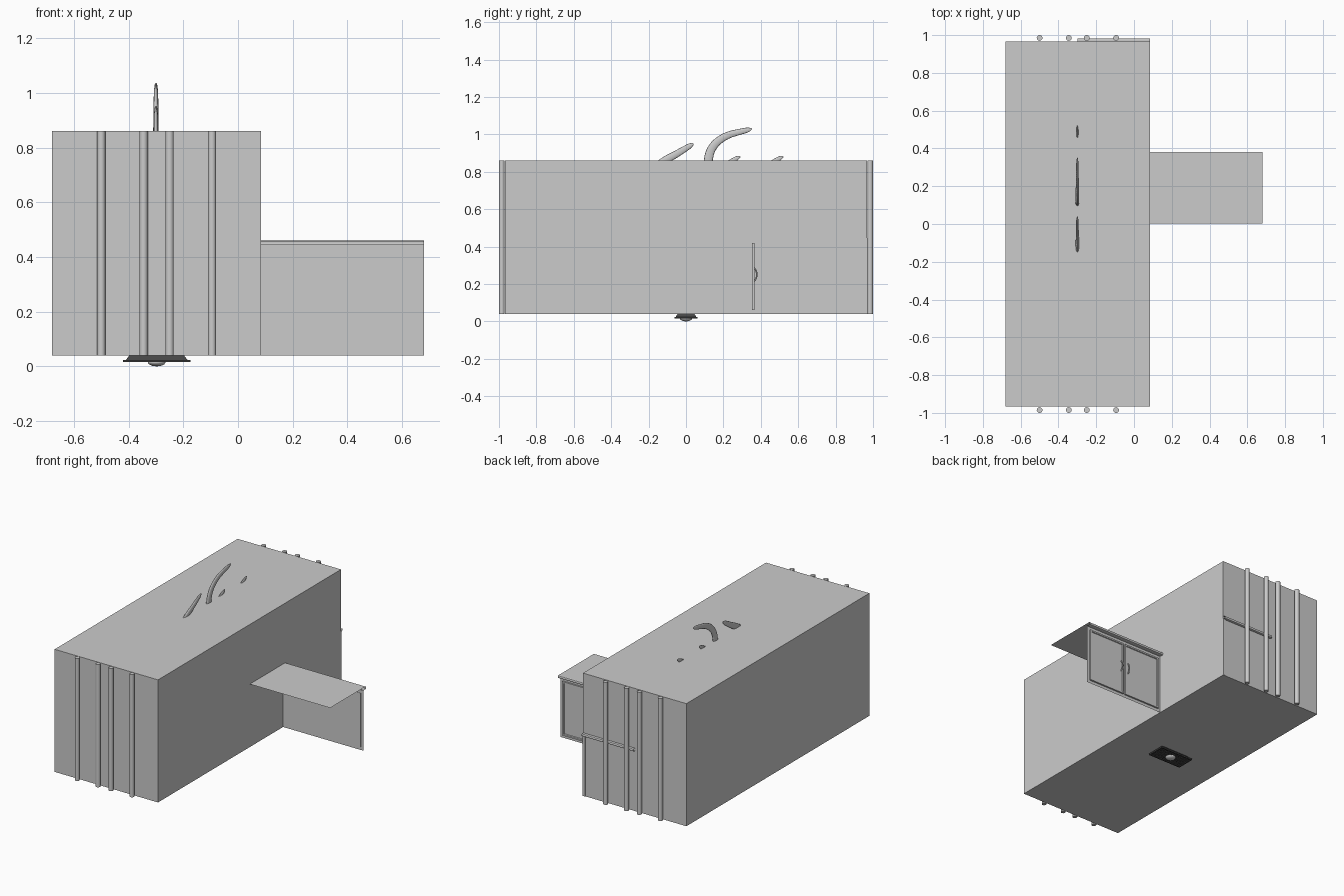
import bpy, bmesh, math
from mathutils import Vector

if "Cube" in bpy.data.objects:
    bpy.data.objects.remove(bpy.data.objects["Cube"])


def box(name, x0, x1, y0, y1, z0, z1, bevel=0):
    bm = bmesh.new()
    bmesh.ops.create_cube(bm, size=1)
    for v in bm.verts:
        v.co = Vector(((x0 + x1) / 2 + v.co.x * (x1 - x0),
                       (y0 + y1) / 2 + v.co.y * (y1 - y0),
                       (z0 + z1) / 2 + v.co.z * (z1 - z0)))
    if bevel:
        bmesh.ops.bevel(bm, geom=bm.edges[:], offset=bevel, segments=1, affect='EDGES')
    return finish(name, bm)


def finish(name, bm):
    me = bpy.data.meshes.new(name)
    bm.to_mesh(me)
    bm.free()
    ob = bpy.data.objects.new(name, me)
    bpy.context.collection.objects.link(ob)
    return ob


def smooth(ob):
    bpy.ops.object.select_all(action='DESELECT')
    ob.select_set(True)
    bpy.context.view_layer.objects.active = ob
    bpy.ops.object.shade_smooth_by_angle(angle=math.radians(40))


def sheet(name, profile, x0, x1):
    # open strip: a y/z profile extruded along x
    bm = bmesh.new()
    a = [bm.verts.new((x0, y, z)) for y, z in profile]
    b = [bm.verts.new((x1, y, z)) for y, z in profile]
    for i in range(len(a) - 1):
        bm.faces.new((a[i], b[i], b[i + 1], a[i + 1]))
    return finish(name, bm)


def tube(name, points, scale_x=1.0, x=0.0):
    # tapered tube in the y/z plane; points are y, z, radius
    cu = bpy.data.curves.new(name, 'CURVE')
    cu.dimensions = '3D'
    cu.bevel_depth = 1.0
    cu.bevel_resolution = 4
    cu.resolution_u = 6
    cu.use_fill_caps = True
    sp = cu.splines.new('NURBS')
    sp.points.add(len(points) - 1)
    for p, (y, z, r) in zip(sp.points, points):
        p.co = (0, y, z, 1)
        p.radius = r
    sp.order_u = 3
    sp.use_endpoint_u = True
    ob = bpy.data.objects.new(name, cu)
    bpy.context.collection.objects.link(ob)
    ob.scale.x = scale_x
    ob.location.x = x
    return ob


# main body
box("main_body", -0.68, 0.085, -0.967, 0.967, 0.04, 0.86)

# upright rods on both ends
for end, y in (("front", -0.985), ("back", 0.985)):
    for i, x in enumerate((-0.50, -0.345, -0.25, -0.095)):
        bpy.ops.mesh.primitive_cylinder_add(vertices=24, radius=0.015, depth=0.82,
                                            location=(x, y, 0.45))
        bpy.context.object.name = f"{end}_rod_{i + 1}"
        smooth(bpy.context.object)

# curved prongs rising through the top
prongs = [
    [(-0.18, 0.81, .022), (-0.12, 0.858, .021), (-0.05, 0.895, .019),
     (0.00, 0.926, .016), (0.03, 0.944, .013), (0.04, 0.95, .003)],
    [(0.12, 0.81, .024), (0.115, 0.87, .024), (0.145, 0.945, .022), (0.215, 0.995, .019),
     (0.29, 1.014, .016), (0.34, 1.026, .013), (0.352, 1.029, .003)],
    [(0.20, 0.83, .013), (0.25, 0.86, .013), (0.28, 0.877, .011), (0.29, 0.882, .003)],
    [(0.43, 0.83, .013), (0.48, 0.86, .013), (0.51, 0.877, .011), (0.52, 0.882, .003)],
]
for i, pts in enumerate(prongs):
    tube(f"prong_{i + 1}", pts, 0.42, -0.30)


def counter(name, x0, x1, y_back, y_edge):
    # thin worktop with a rounded nose
    sheet(name, [(y_back, 0.461), (y_edge - 0.007, 0.461), (y_edge - 0.002, 0.459),
                 (y_edge, 0.454), (y_edge, 0.449), (y_edge - 0.002, 0.445),
                 (y_edge - 0.007, 0.443), (y_edge - 0.03, 0.443)], x0, x1)


# side cabinet: worktop, face sheet, two doors with handles
counter("side_worktop", 0.085, 0.68, 0.003, 0.382)
sheet("cabinet_face", [(0.355, 0.04), (0.355, 0.445)], 0.085, 0.68)
for side, x0, x1, hx in (("left", 0.105, 0.377, 0.355), ("right", 0.388, 0.66, 0.41)):
    door = box(f"{side}_door", x0, x1, 0.354, 0.366, 0.06, 0.42)
    # shallow routed frame on the outer face
    bm = bmesh.new()
    bm.from_mesh(door.data)
    bm.normal_update()
    face = [f for f in bm.faces if f.normal.y > 0.9]
    bmesh.ops.inset_region(bm, faces=face, thickness=0.014)
    bmesh.ops.inset_region(bm, faces=face, thickness=0.004, depth=-0.005)
    bm.to_mesh(door.data)
    bm.free()
    tube(f"{side}_door_handle", [(0.364, 0.215, .004), (0.374, 0.225, .004),
                                 (0.38, 0.25, .004), (0.374, 0.275, .004),
                                 (0.364, 0.285, .004)], 1, hx)

# back cabinet: only its nose and end stile show through the wall
counter("back_worktop_edge", -0.30, 0.085, 0.90, 0.983)
box("back_stile", 0.067, 0.085, 0.95, 0.971, 0.04, 0.445)

# grille under the floor
dark = bpy.data.materials.new("dark_metal")
dark.diffuse_color = (0.06, 0.06, 0.06, 1)
dark.use_nodes = True
dark.node_tree.nodes["Principled BSDF"].inputs["Base Color"].default_value = dark.diffuse_color
parts = []
cx = -0.2975
bm = bmesh.new()
bmesh.ops.create_cube(bm, size=1)
for v in bm.verts:
    low = v.co.z < 0
    v.co = Vector((cx + v.co.x * (0.23 if low else 0.20),
                   v.co.y * (0.115 if low else 0.09), 0.02 if low else 0.04))
parts.append(finish("grille_plate", bm))
for i, s in enumerate((-1, 1)):
    parts.append(box(f"grille_rim_long_{i + 1}", cx - 0.123, cx + 0.123,
                     s * 0.057 - 0.005, s * 0.057 + 0.005, 0.015, 0.024))
    parts.append(box(f"grille_rim_short_{i + 1}", cx + s * 0.118 - 0.005,
                     cx + s * 0.118 + 0.005, -0.062, 0.062, 0.015, 0.024))
for i in range(-3, 4):
    parts.append(box(f"grille_cross_bar_{i + 4}", cx + i * 0.03 - 0.003, cx + i * 0.03 + 0.003,
                     -0.055, 0.055, 0.016, 0.022))
for i in range(-1, 2):
    parts.append(box(f"grille_long_bar_{i + 2}", cx - 0.115, cx + 0.115,
                     i * 0.028 - 0.003, i * 0.028 + 0.003, 0.016, 0.022))
for p in parts:
    p.data.materials.append(dark)
bpy.ops.mesh.primitive_uv_sphere_add(segments=24, ring_count=12, radius=1,
                                     location=(cx, 0, 0.015))
bpy.context.object.name = "grille_cap"
bpy.context.object.scale = (0.032, 0.032, 0.015)
smooth(bpy.context.object)
